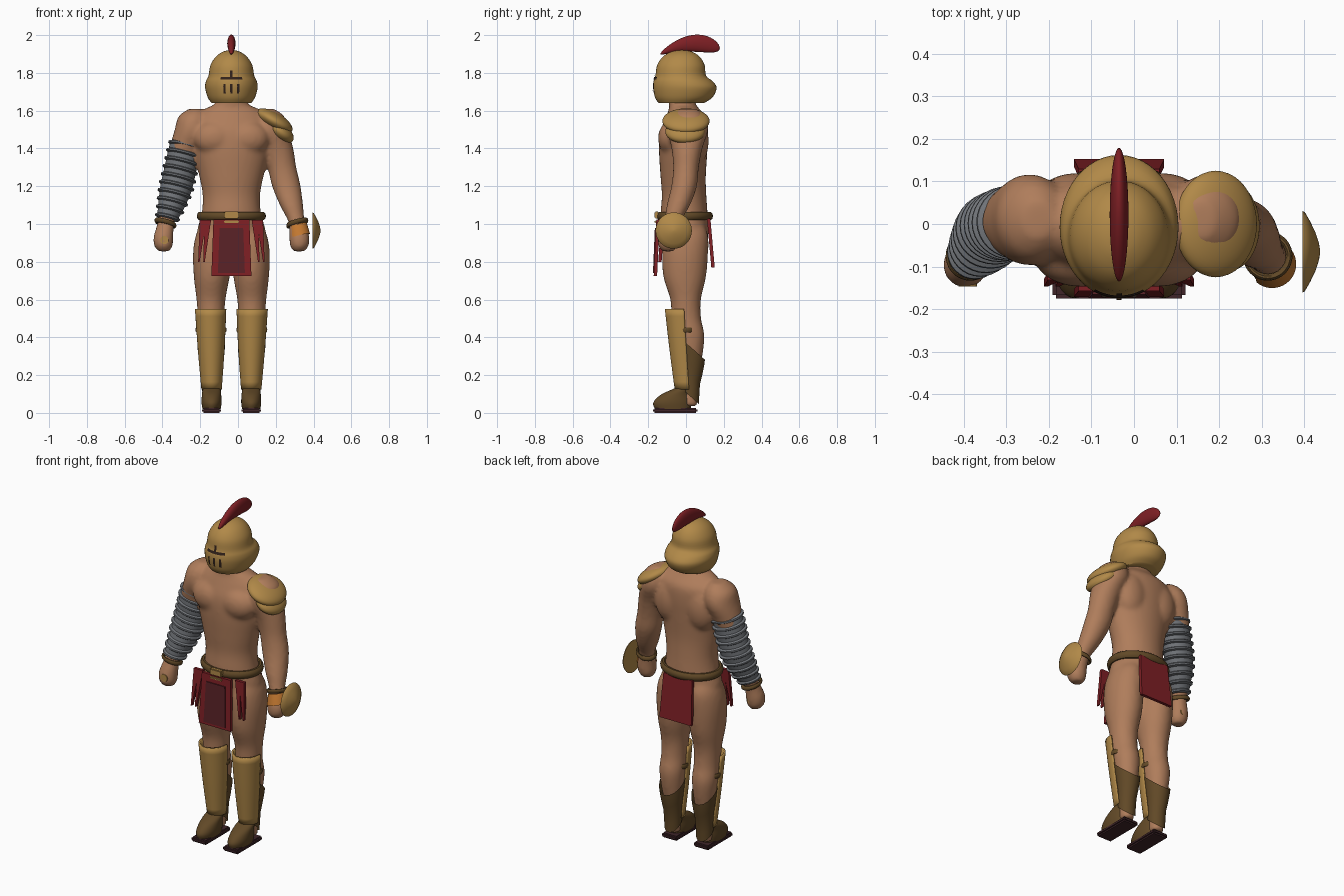
import bpy, bmesh, math
from mathutils import Matrix, Vector

if "Cube" in bpy.data.objects:
    bpy.data.objects.remove(bpy.data.objects["Cube"])

CX = -0.035  # middle of the body
parts = []


def material(name, r, g, b):
    m = bpy.data.materials.new(name)
    m.use_nodes = True
    m.diffuse_color = (r, g, b, 1)
    m.node_tree.nodes["Principled BSDF"].inputs["Base Color"].default_value = (r, g, b, 1)
    return m


skin = material("skin", 0.43, 0.205, 0.105)
gold = material("bronze gold", 0.44, 0.25, 0.065)
brown = material("brown leather", 0.12, 0.066, 0.02)
grey = material("grey steel", 0.16, 0.17, 0.185)
red = material("red cloth", 0.21, 0.014, 0.018)
dark_red = material("dark red cloth", 0.10, 0.016, 0.02)
sole_color = material("dark sole", 0.05, 0.018, 0.022)
orange = material("orange wrap", 0.55, 0.19, 0.03)
black = material("dark slit", 0.03, 0.015, 0.01)


def finish(bm, name, mat):
    bmesh.ops.recalc_face_normals(bm, faces=bm.faces)
    me = bpy.data.meshes.new(name)
    bm.to_mesh(me)
    bm.free()
    me.materials.append(mat)
    ob = bpy.data.objects.new(name, me)
    bpy.context.collection.objects.link(ob)
    parts.append(ob)
    return ob


def spline(rows, k=4):
    """Catmull-Rom smoothing of the ring list."""
    pts = [Vector(r) for r in rows]
    pts = [pts[0]] + pts + [pts[-1]]
    out = []
    for a, b, c, d in zip(pts, pts[1:], pts[2:], pts[3:]):
        for i in range(k):
            t = i / k
            out.append(0.5 * (2 * b + (c - a) * t + (2 * a - 5 * b + 4 * c - d) * t * t
                              + (3 * b - a - 3 * c + d) * t ** 3))
    return out + [pts[-1]]


def at(rows, z):
    """Ring at height z in a list ordered by height."""
    for a, b in zip(rows, rows[1:]):
        if a[2] <= z <= b[2]:
            return Vector(a).lerp(Vector(b), (z - a[2]) / (b[2] - a[2]))
    return Vector(rows[-1])


def loft(name, rows, mat, n=32, arc=None, tilt=(0, 0), wrap=False, caps=True):
    """Skin over horizontal ellipses given as x, y, z, rx, ry."""
    bm = bmesh.new()
    a0, a1 = arc or (0, 360)
    rings = []
    for x, y, z, rx, ry in rows:
        ring = []
        for i in range(n + 1 if arc else n):
            a = math.radians(a0 + (a1 - a0) * i / n)
            dx, dy = rx * math.cos(a), ry * math.sin(a)
            ring.append(bm.verts.new((x + dx, y + dy, z + tilt[0] * dx + tilt[1] * dy)))
        rings.append(ring)
    pairs = list(zip(rings, rings[1:])) + ([(rings[-1], rings[0])] if wrap else [])
    for p, q in pairs:
        for i in range(n):
            j = (i + 1) % len(p)
            bm.faces.new((p[i], p[j], q[j], q[i]))
    if caps and not arc and not wrap:
        bm.faces.new(rings[0])
        bm.faces.new(rings[-1])
    return finish(bm, name, mat)


def band(name, c, rx, ry, w, h, mat, tilt=(0, 0)):
    """Rounded hoop."""
    rows = []
    for i in range(10):
        a = math.tau * i / 10
        rows.append((c[0], c[1], c[2] + h * math.sin(a), rx + w * math.cos(a), ry + w * math.cos(a)))
    return loft(name, rows, mat, n=40, tilt=tilt, wrap=True)


def ball(name, c, r, mat, turn=0):
    bm = bmesh.new()
    m = Matrix.Translation(c) @ Matrix.Rotation(math.radians(turn), 4, "Y") @ Matrix.Diagonal((*r, 1))
    bmesh.ops.create_uvsphere(bm, u_segments=40, v_segments=24, radius=1, matrix=m)
    return finish(bm, name, mat)


def box(name, c, size, mat, bevel=0.004):
    bm = bmesh.new()
    bmesh.ops.create_cube(bm, size=1, matrix=Matrix.Translation(c) @ Matrix.Diagonal((*size, 1)))
    bmesh.ops.bevel(bm, geom=bm.edges[:], offset=bevel, segments=2, affect="EDGES")
    return finish(bm, name, mat)


def cloth(name, top, bottom, w0, w1, mat, t=0.018):
    """Hanging panel between two points, with a width at each end."""
    bm = bmesh.new()
    v = [[bm.verts.new((p[0] + s * w / 2, p[1] + d * t / 2, p[2])) for s, d in
          ((-1, -1), (1, -1), (1, 1), (-1, 1))] for p, w in ((top, w0), (bottom, w1))]
    bm.faces.new(v[0])
    bm.faces.new(v[1])
    for i in range(4):
        j = (i + 1) % 4
        bm.faces.new((v[0][i], v[0][j], v[1][j], v[1][i]))
    return finish(bm, name, mat)


def side(rows, s):
    return [(CX + s * d, *rest) for d, *rest in rows]


# Body: overlapping volumes fused into one smooth skin
torso = [(CX, 0, .86, .11, .09), (CX, -.005, .95, .18, .125), (CX, -.01, 1.05, .158, .125),
         (CX, -.01, 1.15, .152, .118), (CX, -.015, 1.25, .17, .12), (CX, -.015, 1.38, .2, .128),
         (CX, -.01, 1.48, .215, .128), (CX, 0, 1.56, .2, .11), (CX, -.01, 1.61, .14, .08),
         (CX, -.02, 1.64, .085, .07), (CX, -.03, 1.72, .07, .065)]
arm = [(.358, -.095, .855, .03, .03), (.36, -.097, .885, .05, .05), (.36, -.095, .93, .053, .053),
       (.352, -.085, .98, .047, .046), (.343, -.07, 1.02, .045, .045), (.318, -.04, 1.1, .062, .062),
       (.291, -.01, 1.2, .076, .068), (.268, 0, 1.3, .076, .068), (.245, .005, 1.4, .083, .082),
       (.212, .01, 1.5, .088, .108), (.2, .01, 1.57, .08, .09), (.19, .01, 1.61, .035, .045)]
leg = [(.105, .02, .035, .04, .042), (.105, .02, .1, .04, .04), (.105, .022, .2, .046, .044),
       (.106, .025, .3, .06, .062), (.108, .022, .41, .071, .076), (.108, .002, .5, .071, .078),
       (.108, -.002, .6, .077, .081), (.105, -.007, .72, .094, .113), (.104, -.005, .85, .099, .122),
       (.095, 0, .95, .09, .115), (.08, 0, 1.02, .06, .08)]
body_parts = [loft("body", spline(torso), skin)]
for s in (-1, 1):
    body_parts += [loft("arm", spline(side(arm, s)), skin), loft("leg", spline(side(leg, s)), skin),
                   ball("chest_muscle", (CX + s * .088, -.078, 1.455), (.11, .07, .09), skin),
                   ball("back_muscle", (CX + s * .1, .055, 1.44), (.095, .065, .13), skin),
                   ball("buttock", (CX + s * .088, .055, .89), (.085, .065, .1), skin)]
for ob in body_parts:
    ob.select_set(True)
body = body_parts[0]
bpy.context.view_layer.objects.active = body
bpy.ops.object.join()
parts = [body]
remesh = body.modifiers.new("fuse", "REMESH")
remesh.mode, remesh.voxel_size, remesh.use_smooth_shade = "VOXEL", 0.011, True
soften = body.modifiers.new("soften", "SMOOTH")
soften.factor, soften.iterations = 0.5, 9

# Helmet with flared lower rim, face slits and crest
helmet = spline([(CX, -.025, 1.64, .105, .12), (CX, -.012, 1.67, .125, .152), (CX, -.006, 1.72, .139, .168),
                 (CX, -.015, 1.755, .135, .157), (CX, -.028, 1.785, .121, .134), (CX, -.027, 1.84, .111, .126),
                 (CX, -.025, 1.885, .083, .098), (CX, -.023, 1.912, .045, .055), (CX, -.023, 1.921, .008, .01)])
loft("helmet", helmet, gold, n=48)


def slit(name, z0, z1, a, w):
    rows = []
    for i in range(5):
        x, y, z, rx, ry = at(helmet, z0 + (z1 - z0) * i / 4)
        rows.append((x, y, z, rx + .004, ry + .004))
    loft(name, rows, black, n=12, arc=(270 + a - w, 270 + a + w))


slit("eye_slit", 1.764, 1.778, 0, 26)
slit("brow_slit", 1.778, 1.812, 0, 3)
for a in (-15, 0, 15):
    slit("breathing_slit", 1.69, 1.742, a, 2.5)
crest = ball("crest", (0, 0, 0), (.022, .157, .043), red)
for v in crest.data.vertices:
    y = v.co.y
    v.co.z = v.co.z * (1 + 2.5 * y) + 1.957 - 1.6 * (y - .03) ** 2
    v.co.x += CX
    v.co.y += .022

# Layered shoulder guard on the left shoulder
ball("shoulder_guard_top", (.192, 0, 1.545), (.108, .125, .046), gold, 30)
ball("shoulder_guard_lower", (.222, -.005, 1.49), (.085, .105, .046), gold, 38)

# Segmented steel sleeve on the right arm
sleeve = []
right_arm = spline(side(arm, -1))
for i in range(10):
    for dz, grow in ((0, .006), (.006, .017), (.014, .017), (.02, .006)):
        x, y, z, rx, ry = at(right_arm, 1.025 + i * .042 + dz)
        sleeve.append((x, y, z, min(rx, .076) + grow, min(ry, .07) + grow))
loft("arm_sleeve", sleeve, grey, tilt=(-.25, -.15), caps=False)

# Wrist straps, hand wrap, sword grip and small round shield
for s in (-1, 1):
    band("wrist_strap", (CX + s * .349, -.075, 1.005), .05, .05, .008, .013, brown, (s * .25, -.2))
wrap = [(x, y, z, rx + .004, ry + .004) for x, y, z, rx, ry in
        (at(side(arm, 1), z) for z in (.935, .955, .975, .995))]
loft("hand_wrap", wrap, orange, arc=(-130, 60), tilt=(.25, -.1))
grip = [(0, 0, 0, .018, .018), (0, 0, .085, .018, .018), (0, 0, .09, .022, .022), (0, 0, .1, .022, .022)]
ob = loft("sword_grip", grip, gold, n=16)
ob.rotation_euler.x = math.pi / 2
ob.location = (-.39, -.047, .915)
dome = [(0, 0, z, r, r) for z, r in ((0, .096), (.006, .093), (.019, .07), (.031, .045), (.039, .02), (.042, .003))]
ob = loft("round_shield", dome, gold, n=40)
ob.rotation_euler.y = math.pi / 2
ob.location = (.395, -.065, .965)

# Belt, buckle and hanging cloths
band("belt", (CX, -.006, 1.042), .166, .132, .017, .023, brown)
box("buckle", (CX, -.155, 1.048), (.078, .022, .036), gold)
box("buckle_bar", (CX, -.155, 1.012), (.078, .022, .014), gold)
cloth("front_cloth", (CX, -.148, 1.025), (CX, -.162, .725), .19, .212, red)
cloth("front_cloth_panel", (CX, -.16, .98), (CX, -.17, .74), .125, .143, dark_red, .01)
cloth("back_cloth", (CX, .12, 1.03), (CX, .143, .77), .19, .212, red)
for s in (-1, 1):
    for d, tip in ((.125, .145), (.15, .172)):
        cloth("side_ribbon", (CX + s * d, -.122, 1.02), (CX + s * tip, -.138, .8), .035, .008, red)

# Greaves, boots and sandal soles
for s in (-1, 1):
    greave = side([(.105, .01, .125, .054, .07), (.107, -.005, .34, .071, .083), (.11, -.018, .55, .083, .094)], s)
    ob = loft("greave", spline(greave), gold, arc=(175, 365))
    solid = ob.modifiers.new("thickness", "SOLIDIFY")
    solid.thickness = 0.01
    shaft = [(x, y, z, rx + .008, ry + .008) for x, y, z, rx, ry in
             (at(side(leg, s), z) for z in (.09, .14, .2, .26, .32, .35))]
    loft("boot_shaft", shaft, brown, tilt=(0, -.9), caps=False)
    band("calf_strap", (CX + s * .108, .002, .44), .076, .052, .006, .014, brown)
    foot = side([(.105, -.07, .02, .048, .095), (.105, -.072, .055, .053, .101),
                 (.105, -.055, .095, .051, .08), (.105, -.022, .125, .046, .05), (.105, -.005, .14, .03, .03)], s)
    loft("boot_foot", spline(foot), brown)
    box("sandal_sole", (CX + s * .105, -.057, .0135), (.102, .236, .027), sole_color, .008)

bpy.ops.object.select_all(action="DESELECT")
for ob in parts:
    ob.select_set(True)
bpy.context.view_layer.objects.active = body
bpy.ops.object.shade_smooth_by_angle(angle=math.radians(40))
